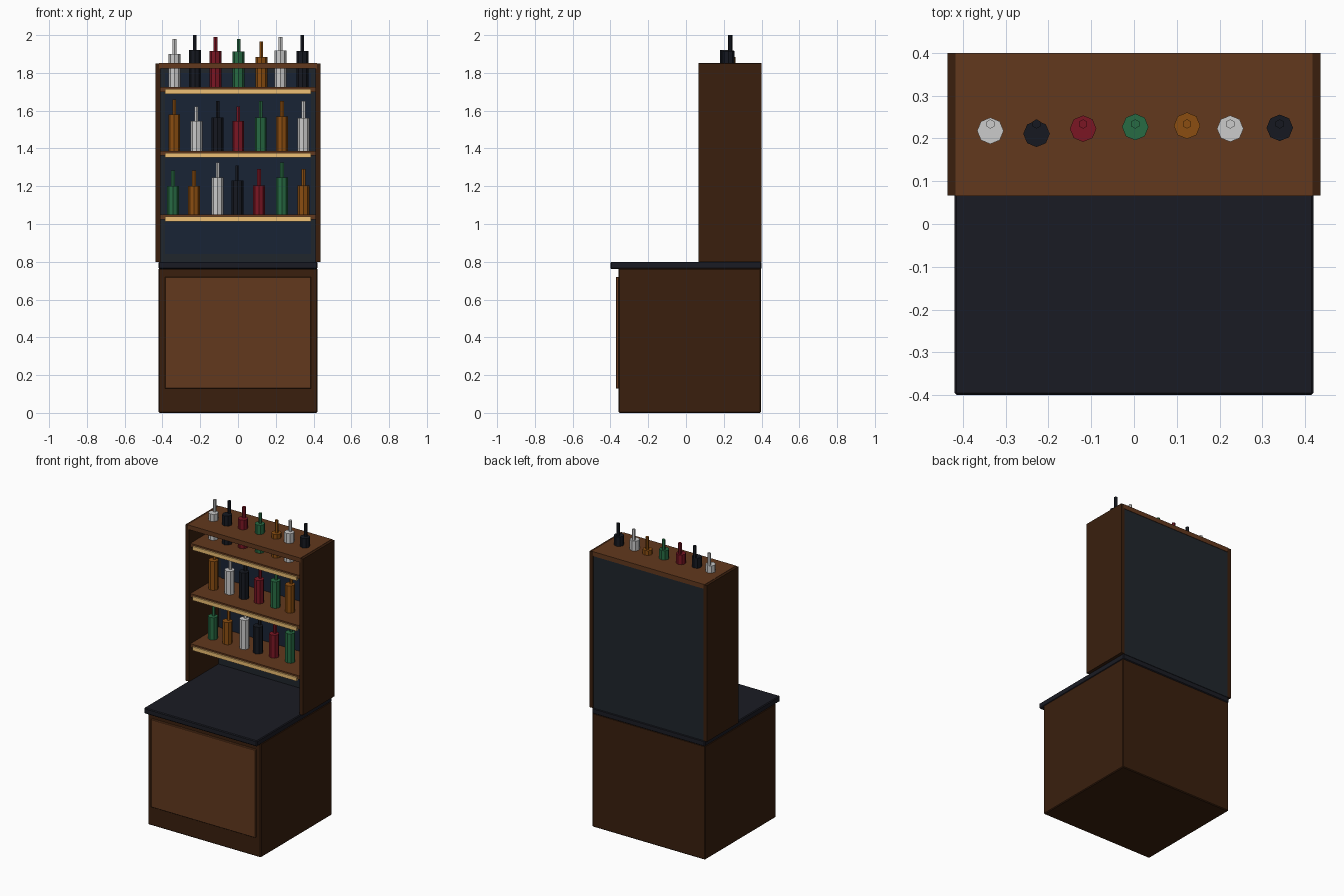
import bpy, bmesh
from mathutils import Matrix

if "Cube" in bpy.data.objects:
    bpy.data.objects.remove(bpy.data.objects["Cube"])


def mat(name, hex_code):
    m = bpy.data.materials.new(name)
    rgb = [(int(hex_code[i:i + 2], 16) / 255) ** 2.2 for i in (0, 2, 4)]
    m.diffuse_color = (*rgb, 1)
    m.use_nodes = True
    m.node_tree.nodes["Principled BSDF"].inputs["Base Color"].default_value = m.diffuse_color
    return m


DARK = mat("dark_wood", "3c2415")
WOOD = mat("warm_wood", "623b23")
STONE = mat("counter_stone", "202128")
BACK = mat("back_panel", "252a30")
MIRROR = mat("mirror", "1f2838")
LIGHT = mat("light_strip", "eebf74")
GLASS = {"w": mat("clear_glass", "c4c4c4"), "k": mat("black_glass", "1c1f26"),
         "r": mat("red_glass", "7a1c28"), "g": mat("green_glass", "2c6b45"),
         "a": mat("amber_glass", "8a4f18")}


def finish(name, bm, material):
    me = bpy.data.meshes.new(name)
    bm.to_mesh(me)
    bm.free()
    me.materials.append(material)
    ob = bpy.data.objects.new(name, me)
    bpy.context.collection.objects.link(ob)
    return ob


def box(name, x, y, z, material, bevel=0):
    bm = bmesh.new()
    bmesh.ops.create_cube(bm, size=1)
    for v in bm.verts:
        v.co = [r[0] if c < 0 else r[1] for c, r in zip(v.co, (x, y, z))]
    ob = finish(name, bm, material)
    if bevel:
        b = ob.modifiers.new("bevel", "BEVEL")
        b.width, b.segments = bevel, 1
    return ob


def bottle(name, x, y, z0, z1, z2, r, material):
    # eight-sided body with a thin six-sided neck
    bm = bmesh.new()
    for sides, rad, a, b, cy in ((8, r, z0, z1, y), (6, 0.011, z1 - 0.005, z2, 0.234)):
        bmesh.ops.create_cone(bm, cap_ends=True, segments=sides, radius1=rad, radius2=rad,
                              depth=b - a, matrix=Matrix.Translation((x, cy, (a + b) / 2)))
    finish(name, bm, material)


# base cabinet, door and counter
box("cabinet_base", (-0.42, 0.42), (-0.357, 0.397), (0, 0.765), DARK, 0.005)
box("cabinet_door", (-0.387, 0.387), (-0.371, -0.35), (0.13, 0.72), WOOD, 0.002)
box("countertop", (-0.42, 0.42), (-0.4, 0.4), (0.762, 0.8), STONE, 0.005)

# upper rack: sides, top, back and mirror
for s, side in ((-1, "left"), (1, "right")):
    box(f"rack_side_{side}", sorted((s * 0.41, s * 0.436)), (0.067, 0.4), (0.8, 1.85), DARK)
box("rack_top", (-0.418, 0.418), (0.066, 0.4), (1.822, 1.852), WOOD)
box("rack_back", (-0.411, 0.411), (0.378, 0.397), (0.8, 1.823), BACK)
box("mirror_panel", (-0.387, 0.387), (0.372, 0.38), (0.84, 1.80), MIRROR)

# each row: x, y, body top, neck top, radius, colour
rows = [
    (1.05, [(-.344, .225, 1.20, 1.284, "g"), (-.233, .22, 1.20, 1.284, "a"),
            (-.108, .222, 1.247, 1.326, "w"), (-.003, .218, 1.23, 1.31, "k"),
            (.111, .225, 1.204, 1.29, "r"), (.233, .222, 1.247, 1.326, "g"),
            (.347, .22, 1.204, 1.29, "a")]),
    (1.387, [(-.338, .222, 1.58, 1.66, "a"), (-.22, .225, 1.544, 1.623, "w"),
             (-.108, .22, 1.565, 1.65, "k"), (.002, .222, 1.544, 1.623, "r"),
             (.12, .226, 1.565, 1.65, "g"), (.233, .22, 1.57, 1.65, "a"),
             (.347, .224, 1.56, 1.65, "w")]),
    (1.725, [(-.336, .218, 1.90, 1.98, "w"), (-.228, .211, 1.92, 2.0, "k"),
             (-.119, .223, 1.917, 1.99, "r"), (.003, .227, 1.914, 1.98, "g"),
             (.124, .230, 1.883, 1.966, "a"), (.225, .223, 1.918, 1.99, "w"),
             (.341, .225, 1.916, 2.0, "k")]),
]

# shelves with front light strips and their bottles
for n, (z, row) in enumerate(rows, 1):
    box(f"shelf_{n}", (-0.411, 0.411), (0.08, 0.38), (z - 0.025, z), WOOD)
    box(f"light_strip_{n}", (-0.387, 0.387), (0.07, 0.084), (z - 0.036, z - 0.011), LIGHT)
    for i, (x, y, z1, z2, c) in enumerate(row, 1):
        bottle(f"bottle_{n}_{i}", x, y, z, z1, z2, 0.031, GLASS[c])
